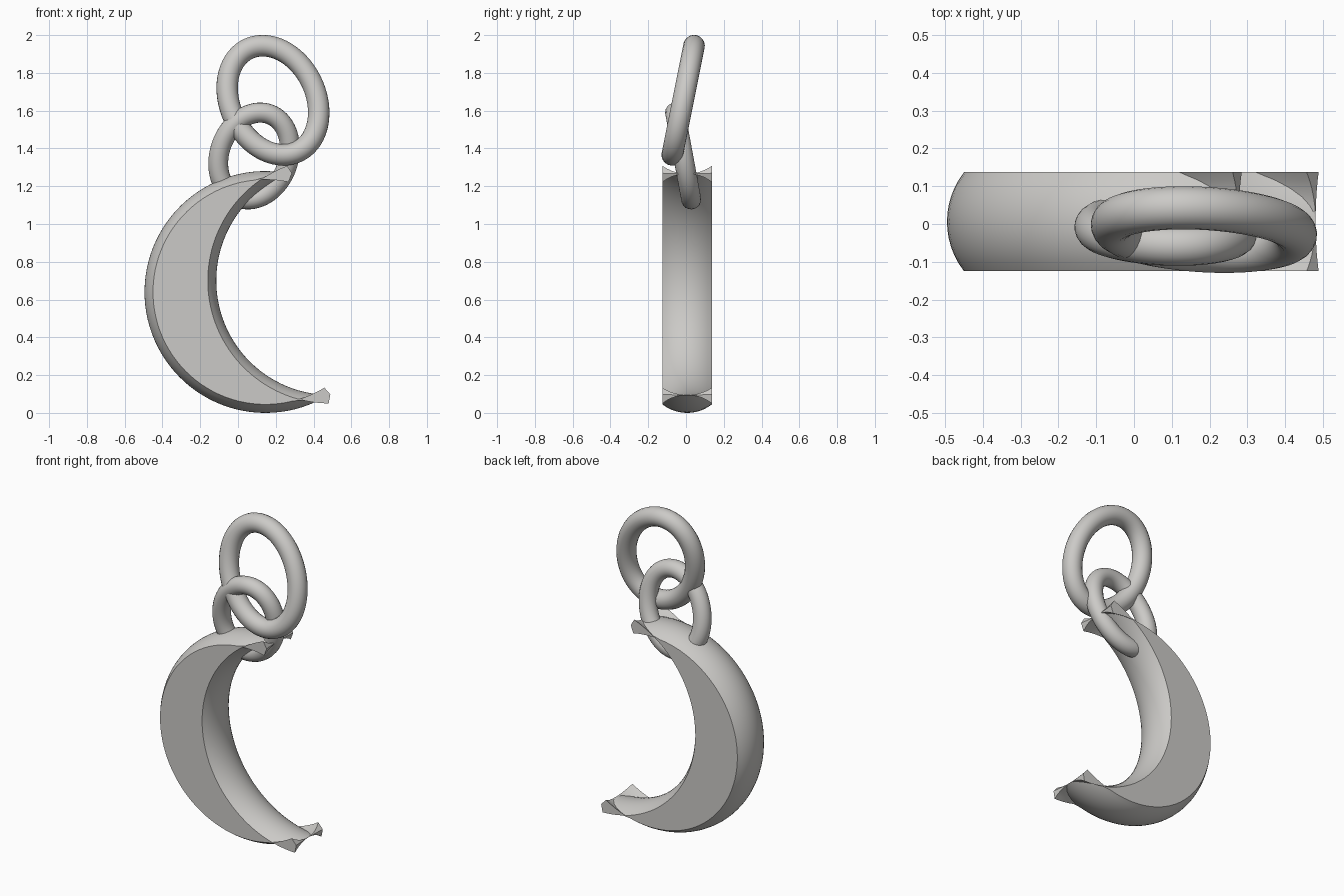
import bpy, bmesh, math
from mathutils import Vector

cube = bpy.data.objects.get("Cube")
if cube:
    bpy.data.objects.remove(cube, do_unlink=True)

metal = bpy.data.materials.new("warm silver")
metal.use_nodes = True
COLOUR = (0.6, 0.59, 0.57, 1)
metal.diffuse_color = COLOUR
metal.node_tree.nodes["Principled BSDF"].inputs["Base Color"].default_value = COLOUR


def smooth(obj, degrees):
    bpy.ops.object.select_all(action='DESELECT')
    obj.select_set(True)
    bpy.context.view_layer.objects.active = obj
    bpy.ops.object.shade_smooth_by_angle(angle=math.radians(degrees))


# Crescent: two arcs meeting in sharp tips, with bulging rims
def crescent():
    c_out, r_out = Vector((0.145, 0.64)), 0.64
    c_in, r_in = Vector((0.49, 0.70)), 0.605
    half, y_mid, bulge, steps, rows = 0.131, 0.006, 0.045, 64, 12
    # tips where the arcs cross
    axis = c_in - c_out
    d = axis.length
    axis.normalize()
    a = (d * d + r_out ** 2 - r_in ** 2) / (2 * d)
    h = math.sqrt(r_out ** 2 - a * a)
    side = Vector((-axis.y, axis.x))
    tips = [c_out + axis * a + side * h, c_out + axis * a - side * h]

    def sweep(centre):
        ang = [math.atan2(p.y - centre.y, p.x - centre.x) % math.tau for p in tips]
        return [ang[0] + (ang[1] - ang[0]) * i / steps for i in range(steps + 1)]

    # rim profile: depth against inset, a shallow circular arc
    radius = (half ** 2 + bulge ** 2) / (2 * bulge)
    profile = []
    for k in range(rows + 1):
        y = half * (2 * k / rows - 1)
        profile.append((y, radius - math.sqrt(radius ** 2 - y * y)))

    def point(p, y):
        return (p.x, y + y_mid, p.y)

    def tip_ring(tip, direction):
        line = [point(tip + direction * inset * 0.2, y) for y, inset in profile]
        return line + line[::-1]

    rings = [tip_ring(tips[0], Vector((0.9, 0.3)))]
    for ao, ai in zip(sweep(c_out), sweep(c_in)):
        do = Vector((math.cos(ao), math.sin(ao)))
        di = Vector((math.cos(ai), math.sin(ai)))
        outer = [point(c_out + do * (r_out - s), y) for y, s in profile]
        inner = [point(c_in + di * (r_in + s), y) for y, s in profile]
        rings.append(outer + inner[::-1])
    rings.append(tip_ring(tips[1], Vector((0.9, 0.3))))

    bm = bmesh.new()
    grid = [[bm.verts.new(p) for p in ring] for ring in rings]
    n = len(grid[0])
    for one, two in zip(grid, grid[1:]):
        for j in range(n):
            k = (j + 1) % n
            bm.faces.new((one[j], one[k], two[k], two[j]))
    bmesh.ops.remove_doubles(bm, verts=bm.verts, dist=0.00001)
    # outward direction judged at the leftmost rim
    bm.normal_update()
    left = min(bm.faces, key=lambda f: f.calc_center_median().x)
    if left.normal.x > 0:
        bmesh.ops.reverse_faces(bm, faces=bm.faces)
    mesh = bpy.data.meshes.new("crescent")
    bm.to_mesh(mesh)
    bm.free()
    mesh.materials.append(metal)
    obj = bpy.data.objects.new("crescent", mesh)
    bpy.context.collection.objects.link(obj)
    smooth(obj, 35)


# Oval link: round tube swept along a leaning ellipse
def link(name, centre, major, minor, roll, lean, tube):
    curve = bpy.data.curves.new(name, 'CURVE')
    curve.dimensions = '3D'
    curve.bevel_depth = tube
    curve.bevel_resolution = 8
    count = 72
    spline = curve.splines.new('POLY')
    spline.points.add(count - 1)
    spline.use_cyclic_u = True
    for i, p in enumerate(spline.points):
        t = math.tau * i / count
        u, v = major * math.cos(t), minor * math.sin(t)
        x = u * math.sin(roll) + v * math.cos(roll)
        z = u * math.cos(roll) - v * math.sin(roll)
        p.co = (centre[0] + x, centre[1] + lean * z, centre[2] + z, 1)
    curve.materials.append(metal)
    obj = bpy.data.objects.new(name, curve)
    bpy.context.collection.objects.link(obj)
    bpy.ops.object.select_all(action='DESELECT')
    obj.select_set(True)
    bpy.context.view_layer.objects.active = obj
    bpy.ops.object.convert(target='MESH')
    smooth(bpy.context.view_layer.objects.active, 60)


crescent()
link("large_link", (0.185, -0.015, 1.655), 0.302, 0.226, math.radians(-26), 0.2, 0.057)
link("small_link", (0.085, -0.015, 1.36), 0.236, 0.182, math.radians(21), -0.185, 0.053)
